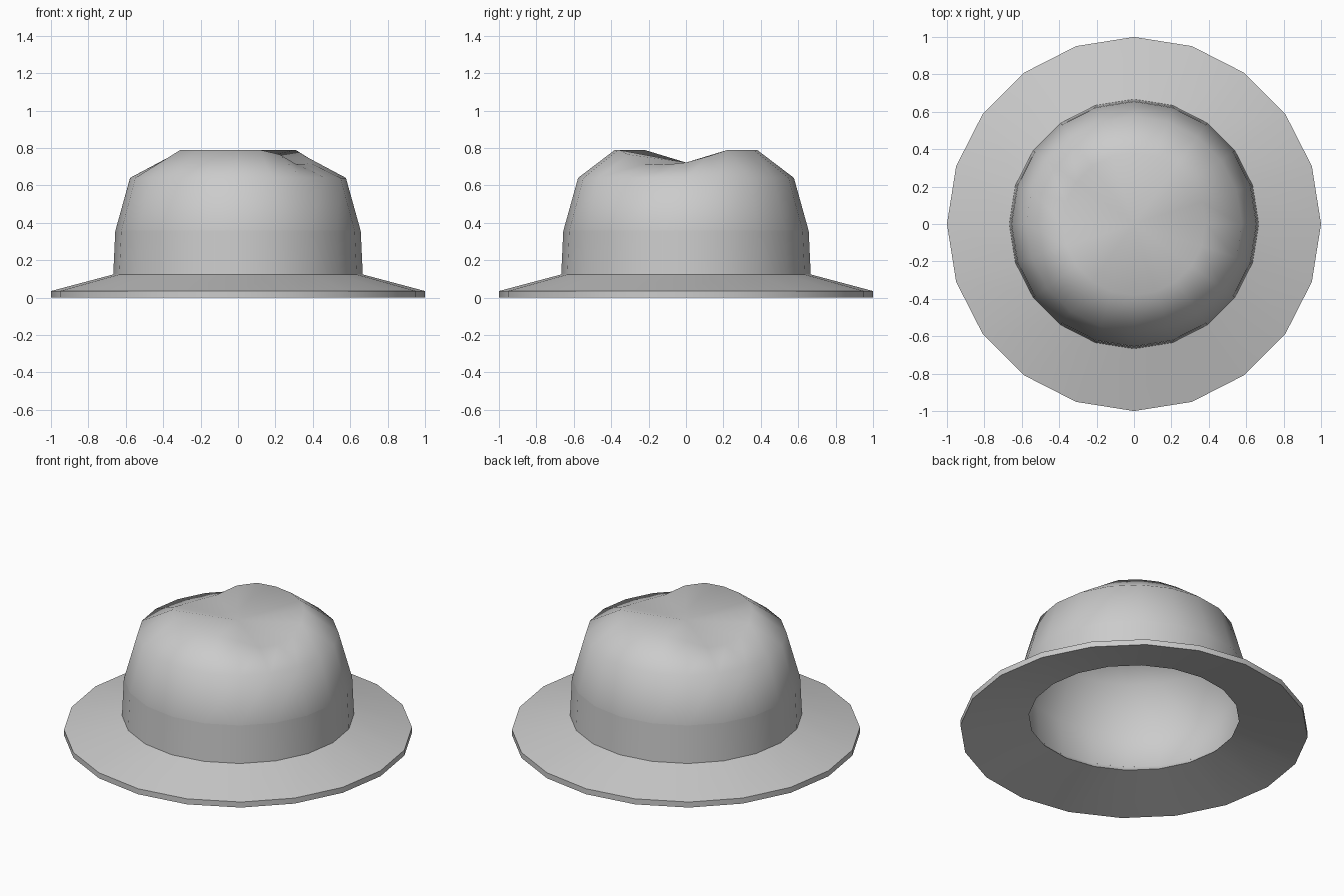
import bpy, bmesh, math

if "Cube" in bpy.data.objects:
    bpy.data.objects.remove(bpy.data.objects["Cube"])

SIDES = 20
# Height drop of the crown's top ring over half a turn (repeats on the other half)
DENT = [.068, .035, 0, 0, 0, 0, 0, .025, .075, .08]


def lathe(name, profile, closed=False):
    """Revolve (radius, z, dent strength) points; radius 0 makes a fan centre."""
    bm = bmesh.new()
    rings = []
    for r, z, dent in profile:
        if r == 0:
            rings.append([bm.verts.new((0, 0, z))] * SIDES)
            continue
        rings.append([bm.verts.new((r * math.cos(2 * math.pi * i / SIDES),
                                    r * math.sin(2 * math.pi * i / SIDES),
                                    z - dent * DENT[i % 10])) for i in range(SIDES)])
    pairs = list(zip(rings, rings[1:]))
    if closed:
        pairs.append((rings[-1], rings[0]))
    for a, b in pairs:
        for i in range(SIDES):
            j = (i + 1) % SIDES
            # Profiles run bottom to top on the outside, so faces point outward
            bm.faces.new(list(dict.fromkeys((a[i], a[j], b[j], b[i]))))
    mesh = bpy.data.meshes.new(name)
    bm.to_mesh(mesh)
    bm.free()
    obj = bpy.data.objects.new(name, mesh)
    bpy.context.collection.objects.link(obj)
    bpy.ops.object.select_all(action='DESELECT')
    obj.select_set(True)
    bpy.context.view_layer.objects.active = obj
    bpy.ops.object.shade_smooth_by_angle(angle=math.radians(65))
    return obj


# Brim: sloping underside, thin outer edge, sloping top that runs under the band
lathe("brim", [(.605, .09, 0), (1, 0, 0), (1, .035, 0), (.64, .131, 0)])

# Creased crown, open underneath
lathe("crown", [(.605, .09, 0), (.64, .13, 0), (.655, .36, 0), (.577, .64, 0),
                (.38, .79, 1), (0, .722, 0)])

# Ribbon band around the base of the crown
lathe("hat_band", [(.64, .124, 0), (.667, .124, 0), (.656, .36, 0)])
